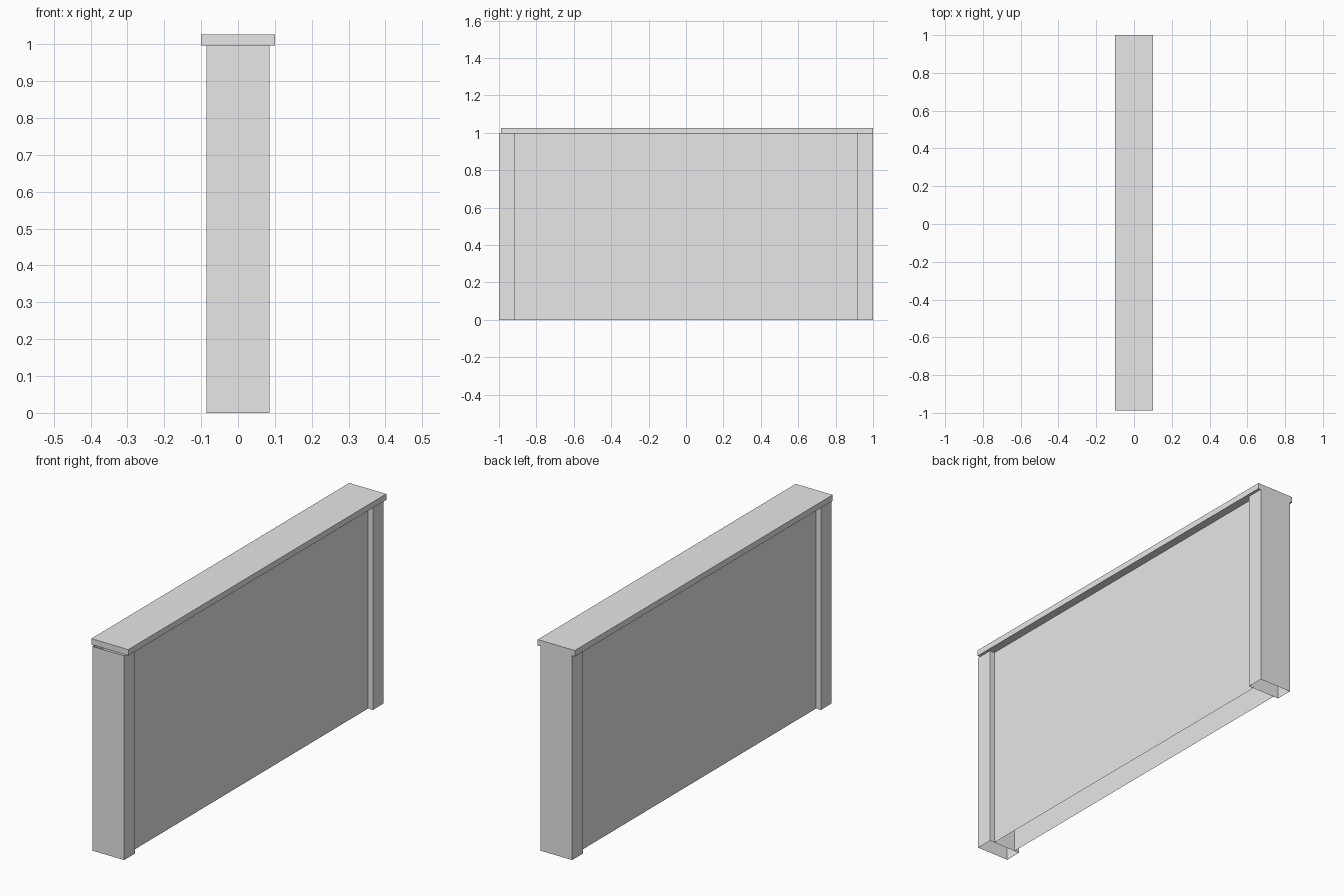
import bpy
import bmesh

if "Cube" in bpy.data.objects:
    bpy.data.objects.remove(bpy.data.objects["Cube"])

grey = bpy.data.materials.new("plain grey")
grey.use_nodes = True
grey.diffuse_color = (0.8, 0.8, 0.8, 1)
grey.node_tree.nodes["Principled BSDF"].inputs["Base Color"].default_value = (0.8, 0.8, 0.8, 1)


def box(name, low, high, open_sides=()):
    """Axis-aligned box; open_sides lists (axis, sign) faces to leave out."""
    bm = bmesh.new()
    bmesh.ops.create_cube(bm, size=1)
    bm.normal_update()
    gone = [f for f in bm.faces
            if any(f.normal[axis] * sign > 0.5 for axis, sign in open_sides)]
    bmesh.ops.delete(bm, geom=gone, context='FACES_ONLY')
    for v in bm.verts:
        for i in range(3):
            v.co[i] = low[i] if v.co[i] < 0 else high[i]
    mesh = bpy.data.meshes.new(name)
    bm.to_mesh(mesh)
    bm.free()
    mesh.materials.append(grey)
    obj = bpy.data.objects.new(name, mesh)
    bpy.context.collection.objects.link(obj)
    return obj


X, Y, Z = range(3)
TOP = 0.997          # height of the wall under the coping
POST_INNER = 0.917   # where the posts meet the panel

# Hollow end posts, open at top and bottom
for name, y0, y1 in (("front_post", -1, -POST_INNER), ("back_post", POST_INNER, 1)):
    box(name, (-0.086, y0, 0), (0.086, y1, TOP), ((Z, 1), (Z, -1)))

# Recessed wall panel: two side sheets between the posts
box("wall_panel", (-0.06, -POST_INNER, 0), (0.06, POST_INNER, TOP),
    ((Z, 1), (Z, -1), (Y, 1), (Y, -1)))

# Flat coping, overhanging the sides and set slightly back at the front
box("coping", (-0.1, -0.988, TOP), (0.1, 1, 1.026))
